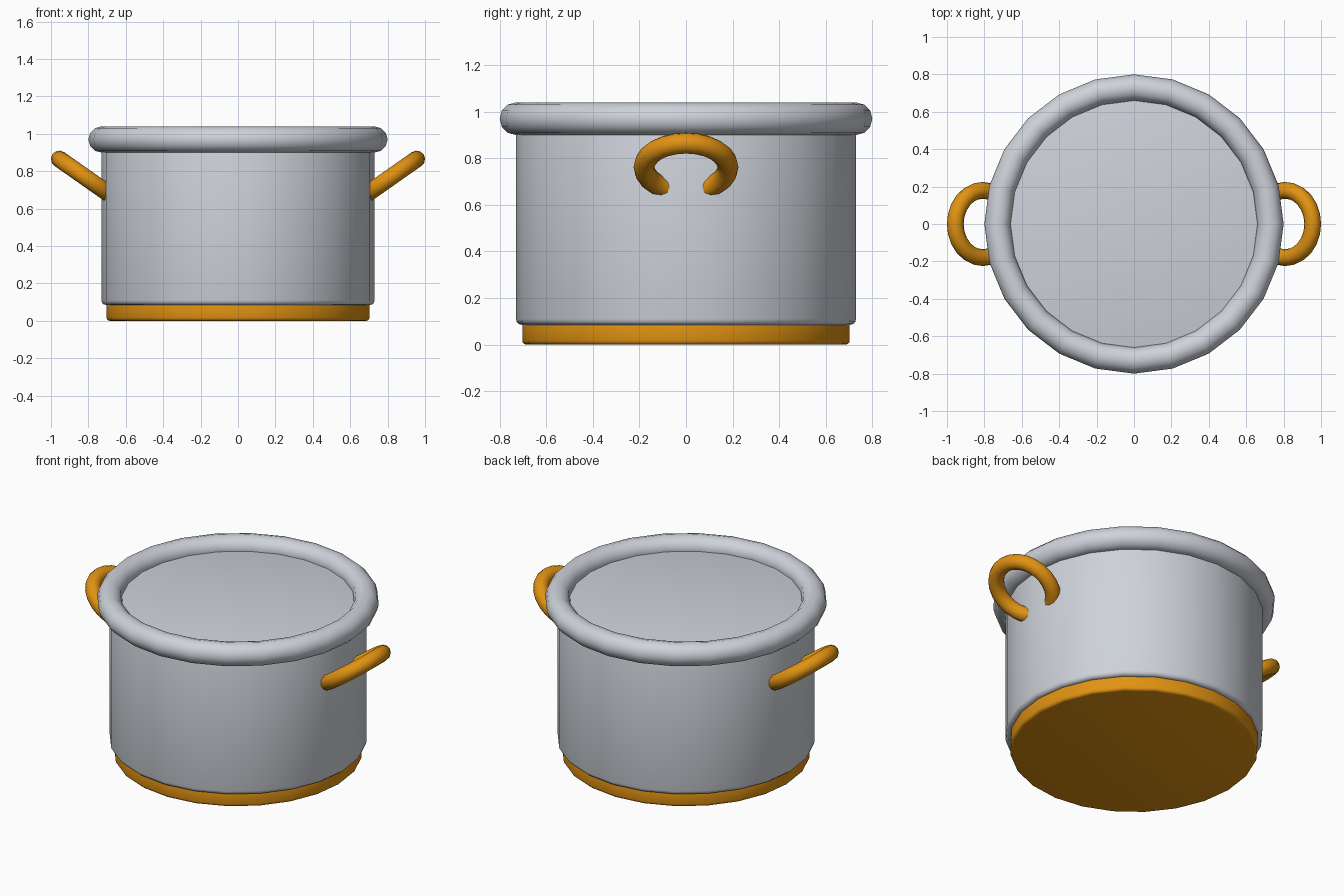
import bpy
import math

if "Cube" in bpy.data.objects:
    bpy.data.objects.remove(bpy.data.objects["Cube"])


def material(name, rgb):
    m = bpy.data.materials.new(name)
    m.diffuse_color = (*rgb, 1)
    m.use_nodes = True
    m.node_tree.nodes["Principled BSDF"].inputs["Base Color"].default_value = m.diffuse_color
    return m


STEEL = material("pale steel", (0.62, 0.65, 0.70))
AMBER = material("amber", (0.75, 0.29, 0.006))


def drum(name, radius, z0, z1, bevel, mat):
    """Solid 24-sided cylinder with rounded edges."""
    bpy.ops.mesh.primitive_cylinder_add(vertices=24, radius=radius, depth=z1 - z0,
                                        location=(0, 0, (z0 + z1) / 2))
    ob = bpy.context.object
    ob.name = name
    mod = ob.modifiers.new("rounded_edges", 'BEVEL')
    mod.width = bevel
    mod.segments = 3
    mod.limit_method = 'ANGLE'
    mod.angle_limit = math.radians(40)
    bpy.ops.object.modifier_apply(modifier=mod.name)
    ob.data.materials.append(mat)
    bpy.ops.object.shade_smooth_by_angle(angle=math.radians(35))
    return ob


def ring(name, major, minor, location, tilt, mat):
    """Smooth torus, tilted about the y axis."""
    bpy.ops.mesh.primitive_torus_add(major_radius=major, minor_radius=minor,
                                     major_segments=24, minor_segments=12,
                                     location=location, rotation=(0, tilt, 0))
    ob = bpy.context.object
    ob.name = name
    ob.data.materials.append(mat)
    bpy.ops.object.shade_smooth()
    return ob


# Base plate, pot body and thick rolled rim
drum("base_plate", 0.703, 0.0, 0.10, 0.018, AMBER)
drum("pot_body", 0.73, 0.085, 0.965, 0.025, STEEL)
ring("rim", 0.73, 0.07, (0, 0, 0.97), 0, STEEL)

# Ring handles sunk into the body, rising outwards on both sides
for side, label in ((1, "right"), (-1, "left")):
    ring(label + "_handle", 0.18, 0.045, (side * 0.808, 0, 0.762),
         -side * math.radians(35), AMBER)
